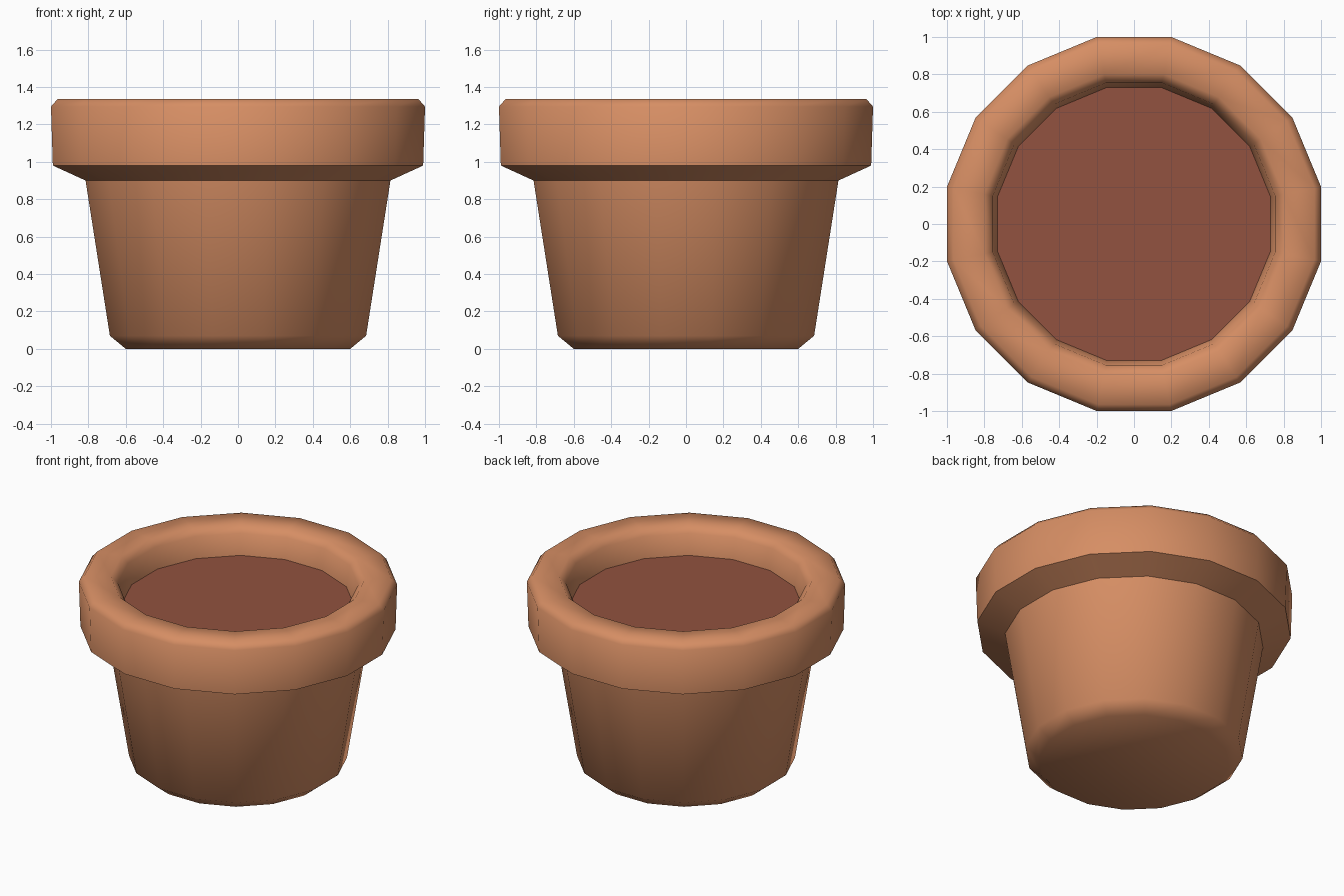
import bpy
import bmesh
from math import cos, sin, pi, radians

SIDES = 16

cube = bpy.data.objects.get("Cube")
if cube:
    bpy.data.objects.remove(cube, do_unlink=True)


def make_material(name, colour):
    mat = bpy.data.materials.new(name)
    mat.use_nodes = True
    mat.diffuse_color = colour
    mat.node_tree.nodes["Principled BSDF"].inputs["Base Color"].default_value = colour
    return mat


def ring(bm, apothem, z):
    """Regular polygon with flat sides facing the axes."""
    radius = apothem / cos(pi / SIDES)
    angles = [(i + 0.5) * 2 * pi / SIDES for i in range(SIDES)]
    return [bm.verts.new((radius * cos(a), radius * sin(a), z)) for a in angles]


def lathe(name, profile, mat):
    """Close the first ring with a cap, then skin the remaining rings."""
    bm = bmesh.new()
    rings = [ring(bm, r, z) for r, z in profile]
    cap = bm.faces.new(rings[0])
    if len(rings) > 1:
        cap.normal_flip()
    for low, high in zip(rings, rings[1:]):
        for i in range(SIDES):
            j = (i + 1) % SIDES
            bm.faces.new((low[i], low[j], high[j], high[i]))
    mesh = bpy.data.meshes.new(name)
    bm.to_mesh(mesh)
    bm.free()
    mesh.materials.append(mat)
    obj = bpy.data.objects.new(name, mesh)
    bpy.context.collection.objects.link(obj)
    return obj


clay = make_material("terracotta", (0.672, 0.27, 0.127, 1))
earth = make_material("brown_soil", (0.287, 0.085, 0.05, 1))

# Pot: bevelled base, tapered wall, overhanging rim, inner wall
pot = lathe("pot", [
    (0.60, 0.0), (0.685, 0.07), (0.815, 0.90),
    (0.99, 0.98), (1.0, 1.295), (0.965, 1.335),
    (0.80, 1.335), (0.755, 1.29), (0.73, 1.145),
], clay)

# Soil: flat disc filling the opening
soil = lathe("soil", [(0.73, 1.145)], earth)

# Soft shading with crisp edges under the rim
bpy.ops.object.select_all(action="DESELECT")
pot.select_set(True)
bpy.context.view_layer.objects.active = pot
bpy.ops.object.shade_smooth_by_angle(angle=radians(52))
